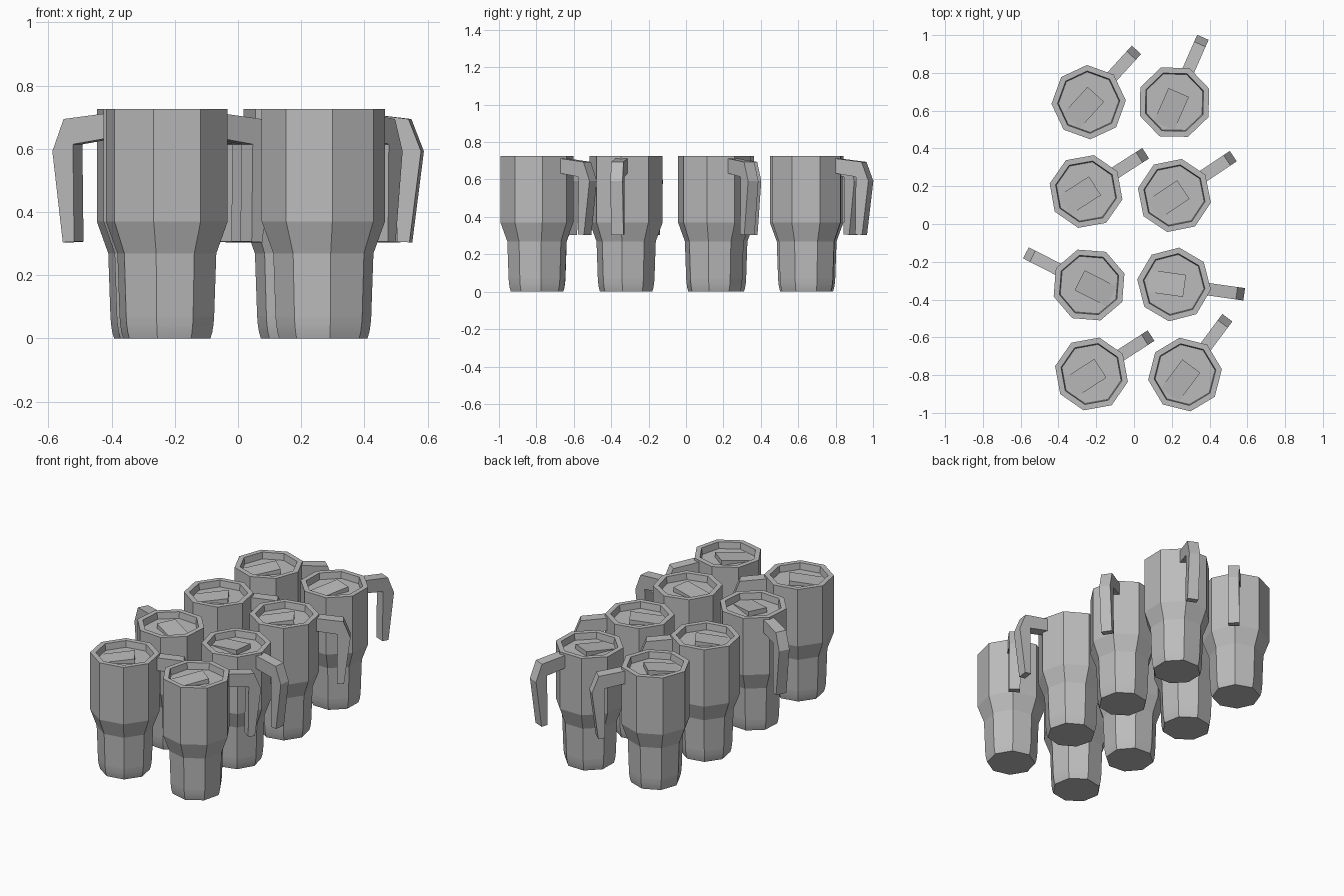
import bpy
import bmesh
from math import cos, sin, pi, radians
from mathutils import Matrix

if "Cube" in bpy.data.objects:
    bpy.data.objects.remove(bpy.data.objects["Cube"], do_unlink=True)

grey = bpy.data.materials.new("plain grey")
grey.use_nodes = True
grey.diffuse_color = (0.5, 0.5, 0.5, 1)
grey.node_tree.nodes["Principled BSDF"].inputs["Base Color"].default_value = (0.5, 0.5, 0.5, 1)

SIDES = 8


def finish(bm, name):
    bmesh.ops.recalc_face_normals(bm, faces=bm.faces)
    mesh = bpy.data.meshes.new(name)
    bm.to_mesh(mesh)
    bm.free()
    mesh.materials.append(grey)
    return mesh


def lathe(profile, name):
    """Closed octagonal body from (radius, height) rings, capped at both ends."""
    bm = bmesh.new()
    rings = [[bm.verts.new((r * cos(2 * pi * i / SIDES), r * sin(2 * pi * i / SIDES), z))
              for i in range(SIDES)] for r, z in profile]
    for low, high in zip(rings, rings[1:]):
        for i in range(SIDES):
            j = (i + 1) % SIDES
            bm.faces.new((low[i], low[j], high[j], high[i]))
    bm.faces.new(rings[0])
    bm.faces.new(rings[-1])
    return finish(bm, name)


def plate(outline, half_width, name):
    """Side outline in the x-z plane, extruded evenly across y."""
    bm = bmesh.new()
    face = bm.faces.new([bm.verts.new((x, -half_width, z)) for x, z in outline])
    new = bmesh.ops.extrude_face_region(bm, geom=[face])["geom"]
    bmesh.ops.translate(bm, vec=(0, 2 * half_width, 0),
                        verts=[g for g in new if isinstance(g, bmesh.types.BMVert)])
    return finish(bm, name)


# Body: softened foot, narrow base, flared shoulder, rim and sunken lid floor
body = lathe([(0.141, 0), (0.147, 0.02), (0.151, 0.045), (0.153, 0.07), (0.160, 0.269),
              (0.197, 0.37), (0.197, 0.725), (0.165, 0.725), (0.160, 0.685)], "mug_body")

# Lid slider: tilted tab that sinks into the lid floor
slider = plate([(-0.135, 0.68), (0.056, 0.68), (0.056, 0.715), (-0.135, 0.687)],
               0.059, "lid_slider")

# Handle: short arm, angled knuckle and tapering grip
handle = plate([(0.175, 0.713), (0.335, 0.694), (0.375, 0.592), (0.338, 0.304),
                (0.298, 0.306), (0.302, 0.614), (0.175, 0.634)], 0.033, "handle")

# Mug positions and handle headings
mugs = [(-0.24, 0.645, 47.6), (0.214, 0.645, 66.3),
        (-0.254, 0.172, 32.7), (0.214, 0.151, 33.8),
        (-0.238, -0.323, 153), (0.212, -0.32, -8),
        (-0.225, -0.794, 32.8), (0.27, -0.797, 53.3)]

for number, (x, y, heading) in enumerate(mugs, 1):
    place = Matrix.Translation((x, y, 0)) @ Matrix.Rotation(radians(heading), 4, 'Z')
    for mesh in (body, slider, handle):
        part = bpy.data.objects.new(f"{mesh.name}_{number}", mesh)
        bpy.context.collection.objects.link(part)
        part.matrix_world = place

# Blend only the softened foot; every other edge stays crisp
for face in body.polygons:
    face.use_smooth = face.center.z < 0.07 and abs(face.normal.z) < 0.9
edge_faces = {}
for face in body.polygons:
    for key in face.edge_keys:
        edge_faces.setdefault(key, []).append(face)
for edge in body.edges:
    a, b = edge_faces[edge.key]
    edge.use_edge_sharp = a.normal.angle(b.normal) > radians(18)
